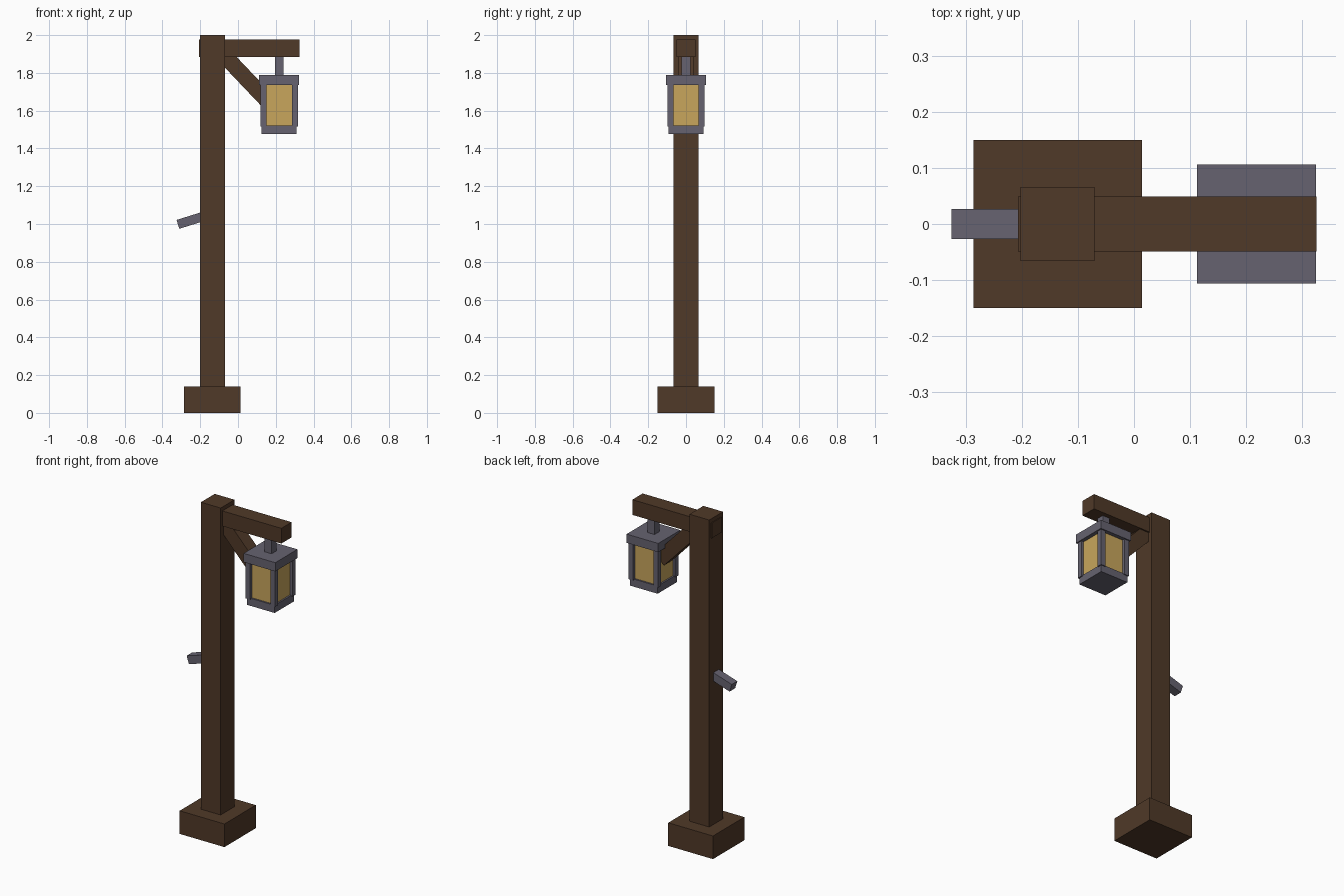
import bpy, bmesh, math
from mathutils import Matrix, Vector

if "Cube" in bpy.data.objects:
    bpy.data.objects.remove(bpy.data.objects["Cube"])


def material(name, rgb):
    m = bpy.data.materials.new(name)
    m.diffuse_color = (*rgb, 1)
    m.use_nodes = True
    m.node_tree.nodes["Principled BSDF"].inputs["Base Color"].default_value = m.diffuse_color
    return m


wood = material("dark_wood", (0.08, 0.041, 0.021))
metal = material("grey_metal", (0.133, 0.124, 0.162))
glow = material("amber_glass", (0.58, 0.38, 0.107))


def box(name, center, size, mat, tilt=0.0):
    """Box of given size, tilted about the y axis."""
    bm = bmesh.new()
    bmesh.ops.create_cube(bm, size=1, matrix=Matrix.Diagonal((*size, 1)))
    me = bpy.data.meshes.new(name)
    bm.to_mesh(me)
    bm.free()
    me.materials.append(mat)
    ob = bpy.data.objects.new(name, me)
    ob.location = center
    ob.rotation_euler.y = tilt
    bpy.context.collection.objects.link(ob)
    return ob


def bar(name, start, end, width, thick, mat):
    """Square-ended bar between two (x, z) points on the y = 0 plane."""
    a, b = Vector(start), Vector(end)
    d = b - a
    mid = (a + b) / 2
    return box(name, (mid.x, 0, mid.y), (d.length, width, thick), mat,
               -math.atan2(d.y, d.x))


# Wooden post, base and arm
PX = -0.136
box("base_block", (PX, 0, 0.07), (0.30, 0.30, 0.14), wood)
box("post", (PX, 0, 1.065), (0.132, 0.132, 1.87), wood)
box("arm", (0.059, 0, 1.93), (0.532, 0.098, 0.092), wood)
bar("arm_brace", (-0.10, 1.921), (0.150, 1.658), 0.08, 0.084, wood)

# Metal peg on the back of the post
bar("peg", (-0.318, 0.998), (-0.165, 1.046), 0.053, 0.049, metal)

# Hanging lantern
LX = 0.218
box("lantern_hanger", (LX, 0, 1.835), (0.046, 0.046, 0.11), metal)
box("lantern_cap", (LX, 0, 1.763), (0.212, 0.212, 0.053), metal)
box("lantern_glass", (LX, 0, 1.629), (0.165, 0.165, 0.222), glow)
box("lantern_floor", (LX, 0, 1.499), (0.185, 0.185, 0.046), metal)
for i, (sx, sy) in enumerate([(-1, -1), (1, -1), (1, 1), (-1, 1)]):
    box(f"lantern_corner_{i + 1}", (LX + sx * 0.083, sy * 0.083, 1.629),
        (0.031, 0.031, 0.226), metal)
